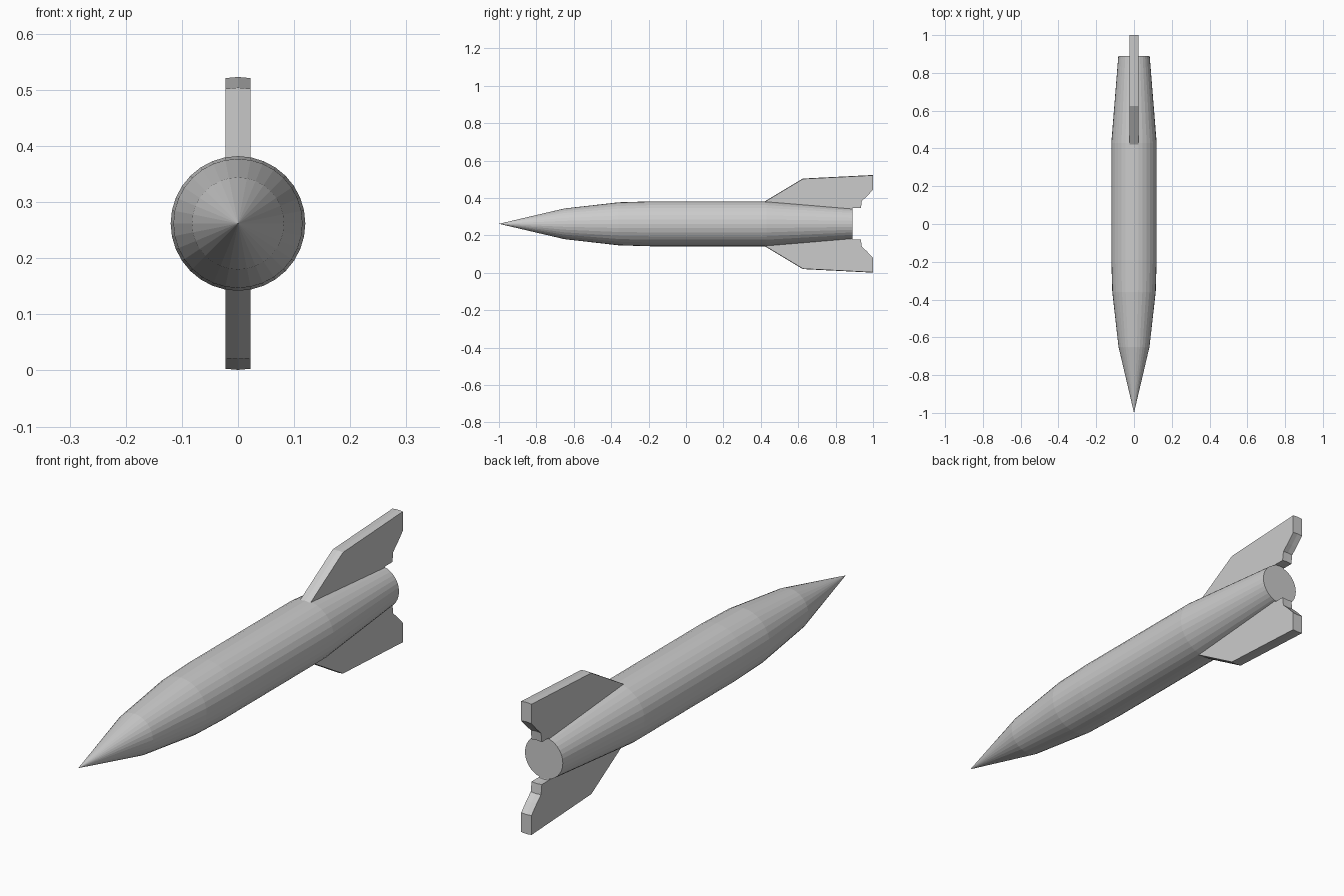
import bpy, bmesh, math

if "Cube" in bpy.data.objects:
    bpy.data.objects.remove(bpy.data.objects["Cube"])

AXIS_Z = 0.262
SIDES = 32


def add_object(name, bm):
    bmesh.ops.recalc_face_normals(bm, faces=bm.faces)
    mesh = bpy.data.meshes.new(name)
    bm.to_mesh(mesh)
    bm.free()
    obj = bpy.data.objects.new(name, mesh)
    obj.location.z = AXIS_Z
    bpy.context.collection.objects.link(obj)
    return obj


def make_body():
    # (y, radius) rings from nose to tail
    profile = [(-0.65, 0.082), (-0.36, 0.115), (-0.19, 0.12), (0.43, 0.12), (0.89, 0.083)]
    bm = bmesh.new()
    nose = bm.verts.new((0, -1, 0))
    rings = []
    for y, r in profile:
        angles = [2 * math.pi * i / SIDES for i in range(SIDES)]
        rings.append([bm.verts.new((r * math.sin(a), y, r * math.cos(a))) for a in angles])
    for i in range(SIDES):
        j = (i + 1) % SIDES
        bm.faces.new((nose, rings[0][i], rings[0][j]))
        for a, b in zip(rings, rings[1:]):
            bm.faces.new((a[i], b[i], b[j], a[j]))
    bm.faces.new(rings[-1])
    add_object("rocket_body", bm)


def make_fin(name, side):
    # (y, distance from axis) outline, with the root sunk into the body
    outline = [(0.42, 0.119), (0.625, 0.242), (1.0, 0.261), (1.0, 0.184), (0.966, 0.148),
               (0.94, 0.124), (0.935, 0.086), (0.89, 0.086), (0.885, 0.072), (0.43, 0.108)]
    half = 0.0225
    bm = bmesh.new()
    # three layers give the outer edge its slight central ridge
    layers = [[bm.verts.new((x, y, side * (r - (0.002 if x else 0)))) for y, r in outline]
              for x in (-half, 0, half)]
    n = len(outline)
    for a, b in zip(layers, layers[1:]):
        for i in range(n):
            j = (i + 1) % n
            bm.faces.new((a[i], a[j], b[j], b[i]))
    bm.faces.new(layers[0])
    bm.faces.new(layers[-1])
    add_object(name, bm)


make_body()
make_fin("upper_fin", 1)
make_fin("lower_fin", -1)
